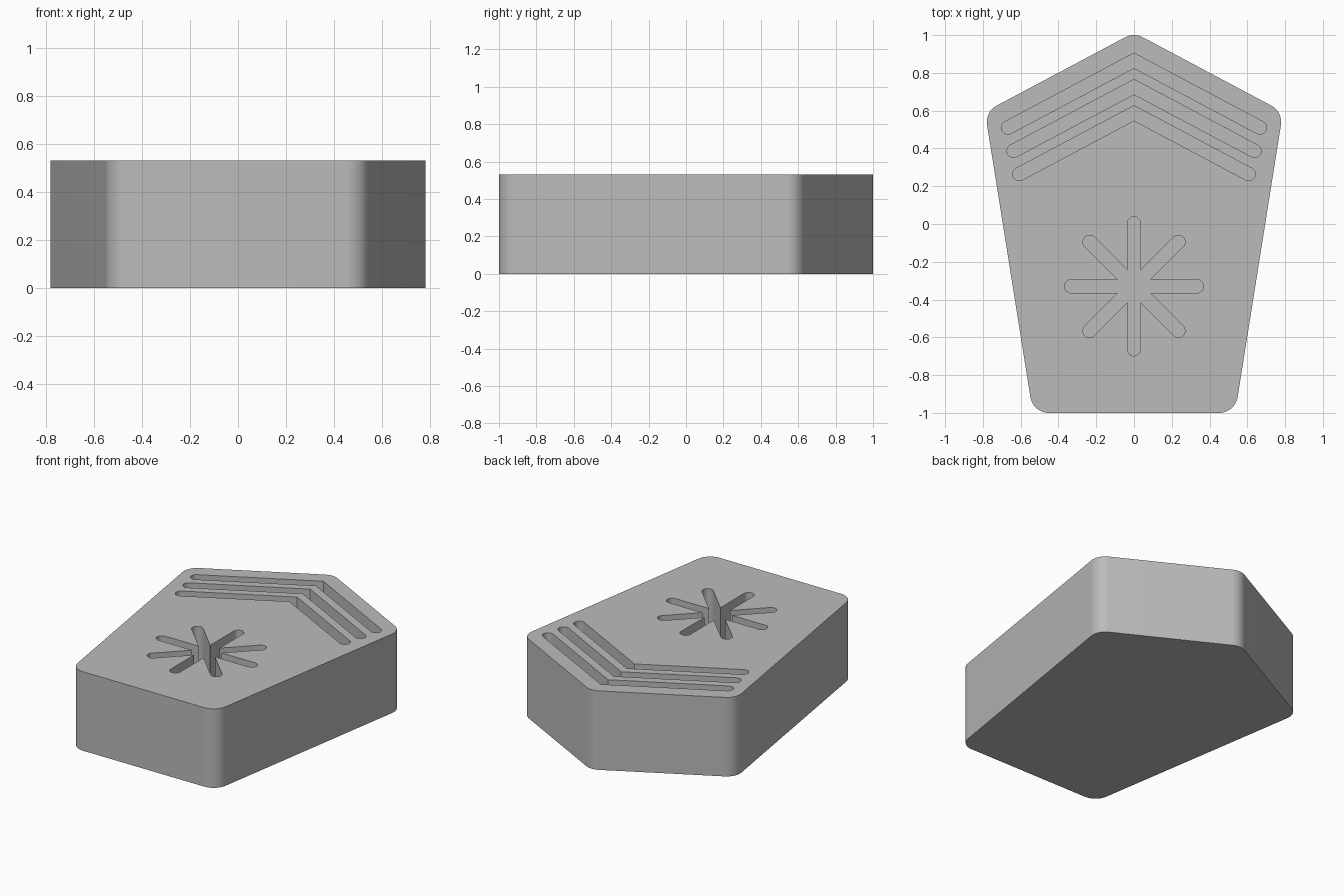
import bpy
import bmesh
from math import radians, sin, cos, tan, pi
from mathutils import Vector

cube = bpy.data.objects.get("Cube")
if cube:
    bpy.data.objects.remove(cube, do_unlink=True)

HEIGHT = 0.53
SLOT_DEPTH = 0.4
SLOT_RADIUS = 0.035
PITCH = radians(28)

grey = bpy.data.materials.new("light grey")
grey.use_nodes = True
colour = (0.5, 0.5, 0.5, 1)
grey.diffuse_color = colour
grey.node_tree.nodes["Principled BSDF"].inputs["Base Color"].default_value = colour


def arc(centre, radius, start, end, steps=16):
    """Points on an arc, both ends included."""
    angles = [start + (end - start) * i / steps for i in range(steps + 1)]
    return [Vector(centre) + Vector((cos(a), sin(a))) * radius for a in angles]


def mirrored(points):
    """Close a right-hand half outline with its mirror image."""
    return points + [Vector((-p.x, p.y)) for p in reversed(points) if p.x > 1e-5]


def prisms(name, outlines, bottom, top):
    """One object holding an upright prism for each outline."""
    bm = bmesh.new()
    for outline in outlines:
        face = bm.faces.new([bm.verts.new((p.x, p.y, bottom)) for p in outline])
        made = bmesh.ops.extrude_face_region(bm, geom=[face])["geom"]
        verts = [v for v in made if isinstance(v, bmesh.types.BMVert)]
        bmesh.ops.translate(bm, verts=verts, vec=(0, 0, top - bottom))
    bmesh.ops.recalc_face_normals(bm, faces=bm.faces)
    mesh = bpy.data.meshes.new(name)
    bm.to_mesh(mesh)
    bm.free()
    mesh.materials.append(grey)
    obj = bpy.data.objects.new(name, mesh)
    bpy.context.collection.objects.link(obj)
    return obj


# Rounded five-sided block, tapering towards the front
side = radians(-9)
roof = pi / 2 - PITCH
body_half = (arc((0.45, -0.9), 0.1, -pi / 2, side)
             + arc((0.679, 0.539), 0.1, side, roof)
             + arc((0, 0.9), 0.1, roof, pi / 2))
body = prisms("block", [mirrored(body_half)], 0, HEIGHT)


# Bent slot with a sharp fold in the middle and round ends
def chevron(apex, reach):
    rise = SLOT_RADIUS / cos(PITCH)
    end = (reach, apex - reach * tan(PITCH))
    half = ([Vector((0, apex - rise))]
            + arc(end, SLOT_RADIUS, roof - pi, roof)
            + [Vector((0, apex + rise))])
    return mirrored(half)


# Eight-armed slot with round arm tips
def star(centre, arm):
    points = []
    notch = SLOT_RADIUS / sin(pi / 8)
    for i in range(8):
        a = i * pi / 4
        tip = Vector(centre) + Vector((cos(a), sin(a))) * arm
        points += arc(tip, SLOT_RADIUS, a - pi / 2, a + pi / 2)
        points += arc(centre, notch, a + pi / 8, a + pi / 8, 1)[:1]
    return points


slots = [chevron(0.865, 0.667), chevron(0.726, 0.638), chevron(0.587, 0.607),
         star((0, -0.33), 0.333)]
cutter = prisms("slot_cutter", slots, HEIGHT - SLOT_DEPTH, HEIGHT + 0.1)
cutter.hide_render = True

# Sink the slots into the block
cut = body.modifiers.new("slots", "BOOLEAN")
cut.operation = "DIFFERENCE"
cut.solver = "EXACT"
cut.object = cutter
bpy.ops.object.select_all(action="DESELECT")
body.select_set(True)
bpy.context.view_layer.objects.active = body
bpy.ops.object.modifier_apply(modifier=cut.name)
bpy.data.objects.remove(cutter, do_unlink=True)
bpy.ops.object.shade_smooth_by_angle(angle=radians(30))
